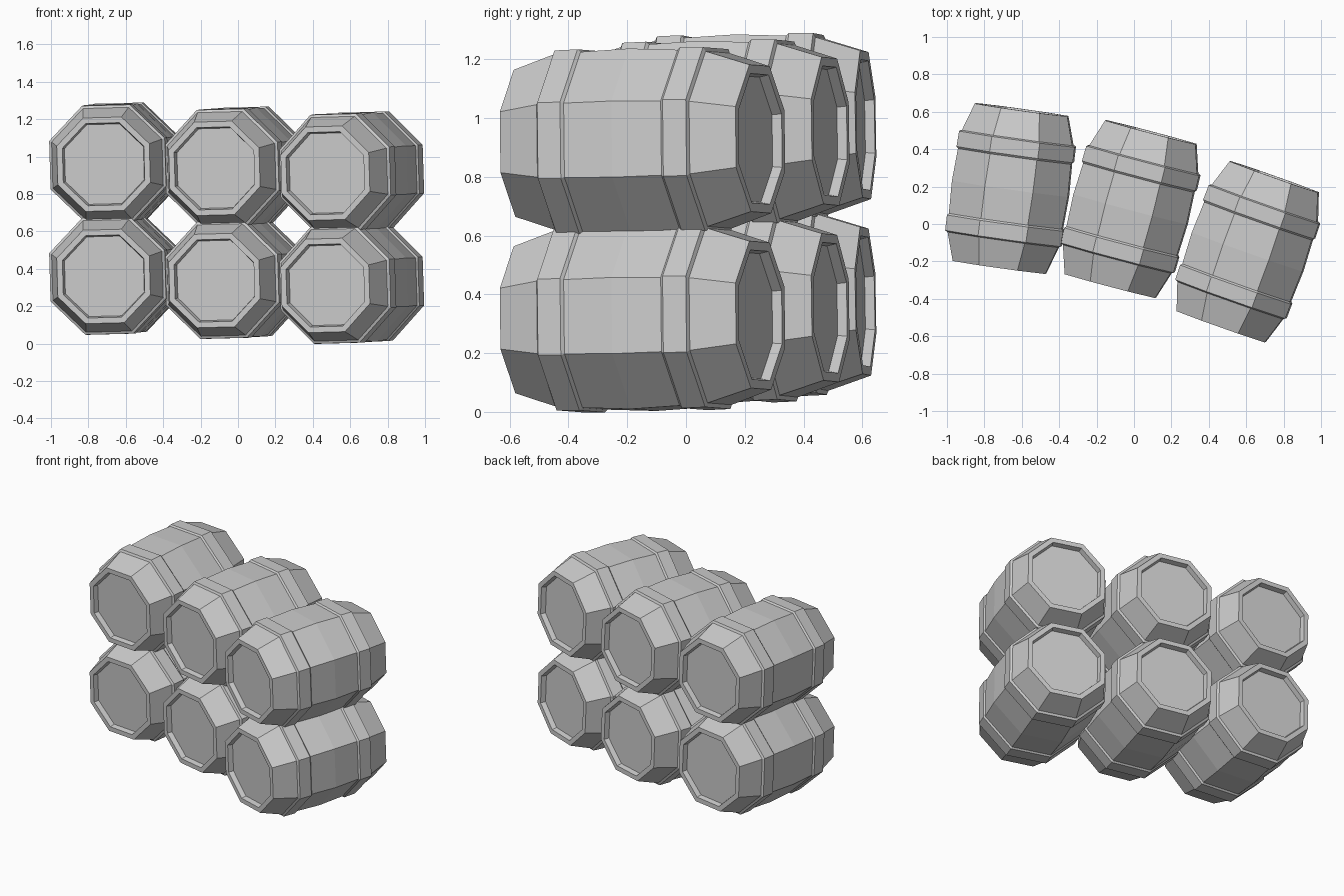
import bpy
import bmesh
from math import radians, cos, sin, pi

cube = bpy.data.objects.get("Cube")
if cube:
    bpy.data.objects.remove(cube, do_unlink=True)

SIDES = 8
grey = bpy.data.materials.new("plain grey")
grey.use_nodes = True
colour = (0.6, 0.6, 0.6, 1)
grey.diffuse_color = colour
grey.node_tree.nodes["Principled BSDF"].inputs["Base Color"].default_value = colour

# Half profile from the sunken lid to the belly: (flat-to-centre radius, distance along axis)
half = [(0.213, 0.393), (0.220, 0.425), (0.250, 0.425),   # lid recess and rim
        (0.298, 0.275), (0.312, 0.268), (0.314, 0.185),   # tapered end and hoop
        (0.305, 0.175)]                                   # inner step of hoop
profile = half + [(0.313, 0)] + [(r, -t) for r, t in reversed(half)]


def barrel_mesh():
    bm = bmesh.new()
    rings = []
    for apothem, t in profile:
        radius = apothem / cos(pi / SIDES)
        angles = [(i + 0.5) * 2 * pi / SIDES for i in range(SIDES)]
        rings.append([bm.verts.new((radius * cos(a), t, radius * sin(a))) for a in angles])
    for a, b in zip(rings, rings[1:]):
        for i in range(SIDES):
            j = (i + 1) % SIDES
            bm.faces.new((a[i], a[j], b[j], b[i]))
    # Lids
    bm.faces.new(rings[0])
    bm.faces.new(rings[-1])
    bmesh.ops.recalc_face_normals(bm, faces=bm.faces)
    mesh = bpy.data.meshes.new("barrel")
    bm.to_mesh(mesh)
    bm.free()
    mesh.materials.append(grey)
    return mesh


# Two stacked rows of three barrels, fanned out
mesh = barrel_mesh()
columns = {"right": (-0.66, 0.19, 0.368, 8),
           "middle": (-0.018, 0.08, 0.346, 14.8),
           "left": (0.608, -0.148, 0.32, 19.5)}
for side, (x, y, z, yaw) in columns.items():
    for row, lift in (("lower", 0), ("upper", 0.6)):
        barrel = bpy.data.objects.new(f"{row}_{side}_barrel", mesh)
        barrel.location = (x, y, z + lift)
        barrel.rotation_euler = (radians(1.2), radians(-1.5), radians(-yaw))
        bpy.context.collection.objects.link(barrel)
